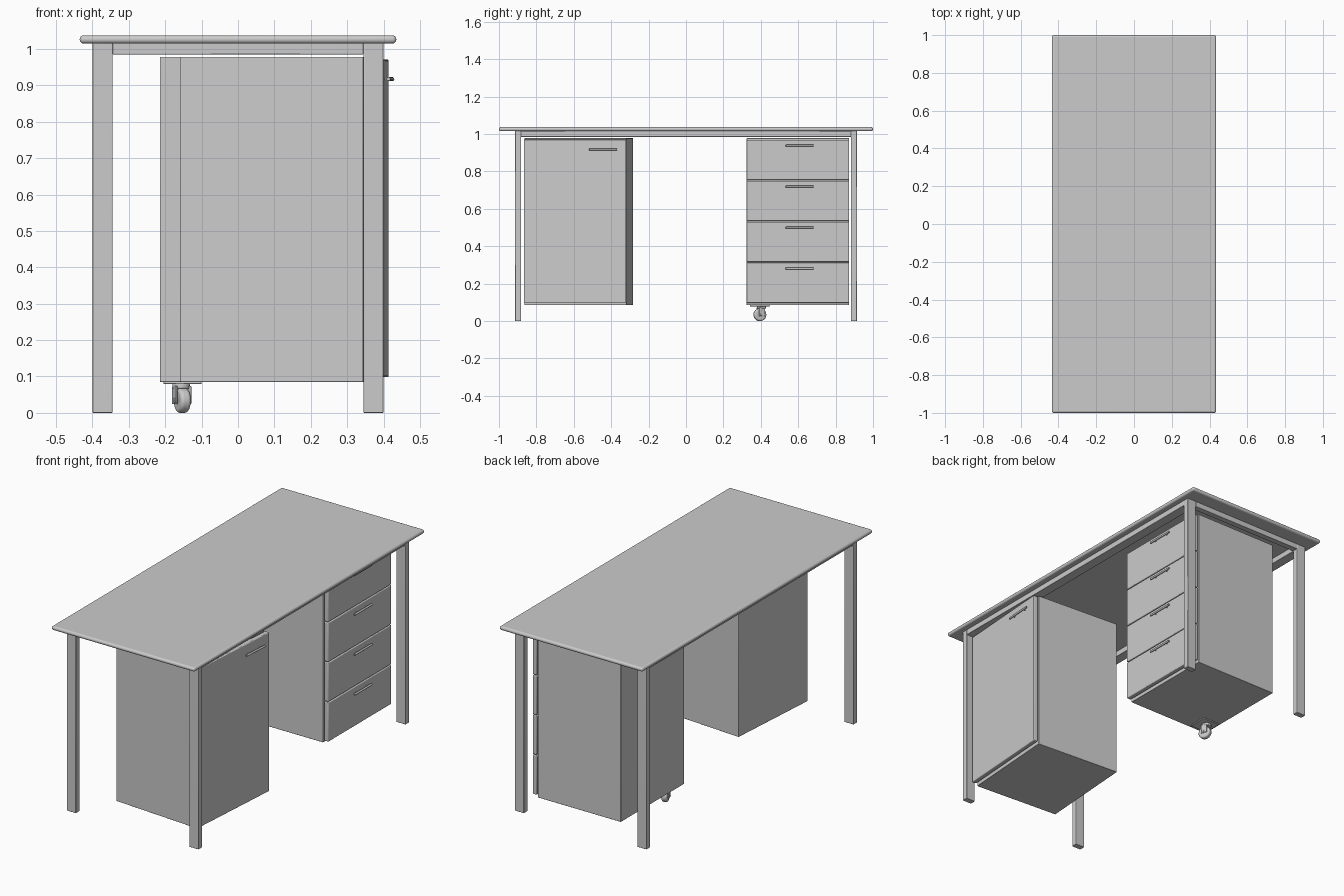
import bpy, math
from mathutils import Matrix, Vector

if "Cube" in bpy.data.objects:
    bpy.data.objects.remove(bpy.data.objects["Cube"])


def finish(ob, bevel=0.0, segs=3, mat=None):
    if bevel:
        m = ob.modifiers.new("bevel", 'BEVEL')
        m.width, m.segments, m.limit_method = bevel, segs, 'ANGLE'
    if mat is not None:
        ob.matrix_world = mat @ ob.matrix_basis
    bpy.ops.object.shade_smooth_by_angle(angle=math.radians(35))
    return ob


def box(name, lo, hi, bevel=0.0, segs=3, mat=None):
    lo, hi = Vector(lo), Vector(hi)
    bpy.ops.mesh.primitive_cube_add(size=1, location=(lo + hi) / 2)
    ob = bpy.context.object
    ob.name = name
    ob.scale = hi - lo
    bpy.ops.object.transform_apply(location=False, rotation=False, scale=True)
    return finish(ob, bevel, segs, mat)


def rod(name, centre, r, depth, axis, bevel=0.0, segs=3, mat=None, verts=24):
    rot = {'X': (0, math.pi / 2, 0), 'Y': (math.pi / 2, 0, 0), 'Z': (0, 0, 0)}[axis]
    bpy.ops.mesh.primitive_cylinder_add(radius=r, depth=depth, vertices=verts,
                                        location=centre, rotation=rot)
    ob = bpy.context.object
    ob.name = name
    return finish(ob, bevel, segs, mat)


# Table top with rounded edge
box("table_top", (-0.435, -1, 1.015), (0.435, 1, 1.037), 0.0105, 5)

# Legs and the rails joining them under the top
for sx in (-1, 1):
    for sy in (-1, 1):
        x, y = sx * 0.3725, sy * 0.898
        box("leg", (x - 0.0275, y - 0.016, 0), (x + 0.0275, y + 0.016, 1.016), 0.002, 2)
    box("long_rail", (sx * 0.3725 - 0.0275, -0.882, 0.985),
        (sx * 0.3725 + 0.0275, 0.882, 1.016), 0.002, 2)
for sy in (-1, 1):
    box("short_rail", (-0.345, sy * 0.898 - 0.016, 0.985),
        (0.345, sy * 0.898 + 0.016, 1.016), 0.002, 2)

# Cabinets are modelled around their own centre, fronts facing +x
W, D = 0.274, 0.2685        # half width, half depth
BODY_FRONT = D - 0.032


def handle(name, y, z, mat):
    rod(name + "_bar", (D + 0.013, y, z), 0.0055, 0.15, 'Y', 0.002, 2, mat, 16)
    for s in (-1, 1):
        rod(name + "_post", (D + 0.005, y + s * 0.045, z), 0.003, 0.018, 'X', 0, 1, mat, 12)


def cabinet(name, mat):
    box(name + "_body", (-D, -W, 0.085), (BODY_FRONT, W, 0.978), 0.003, 3, mat)
    # recessed core that leaves a shadow gap behind the fronts
    box(name + "_gap_core", (BODY_FRONT - 0.01, -W + 0.015, 0.11),
        (BODY_FRONT + 0.008, W - 0.015, 0.96), 0, 1, mat)


def front(name, z0, z1, mat):
    box(name, (BODY_FRONT + 0.006, -W, z0), (D, W, z1), 0.004, 3, mat)


# Door cabinet, turned slightly out of line
door_mat = Matrix.Translation((0.1275, -0.575, 0)) @ Matrix.Rotation(math.radians(-4), 4, 'Z')
cabinet("door_cabinet", door_mat)
front("door", 0.098, 0.971, door_mat)
handle("door_handle", 0.152, 0.917, door_mat)

# Drawer cabinet
drawer_mat = Matrix.Translation((0.0535, 0.598, 0))
cabinet("drawer_cabinet", drawer_mat)
H = (0.971 - 0.095) / 4
for i in range(4):
    z0 = 0.095 + i * H
    front("drawer_front", z0 + 0.002, z0 + H - 0.002, drawer_mat)
    handle("drawer_handle", 0.01, z0 + H - 0.033, drawer_mat)

# Swivel caster under the inner back corner
cm = Matrix.Translation((-0.153, 0.395, 0)) @ Matrix.Rotation(math.radians(20), 4, 'Z')
box("caster_plate", (-0.205, 0.342, 0.079), (-0.1, 0.448, 0.086), 0.002, 2)
rod("caster_swivel", (0, 0.01, 0.074), 0.024, 0.014, 'Z', 0.003, 2, cm)
rod("caster_wheel", (0, 0, 0.034), 0.034, 0.03, 'X', 0.009, 4, cm, 32)
rod("caster_axle", (0, 0, 0.034), 0.007, 0.05, 'X', 0.002, 2, cm, 16)
for s in (-1, 1):
    box("caster_fork", (s * 0.02 - 0.0025, -0.012, 0.024),
        (s * 0.02 + 0.0025, 0.022, 0.074), 0.002, 2, cm)
